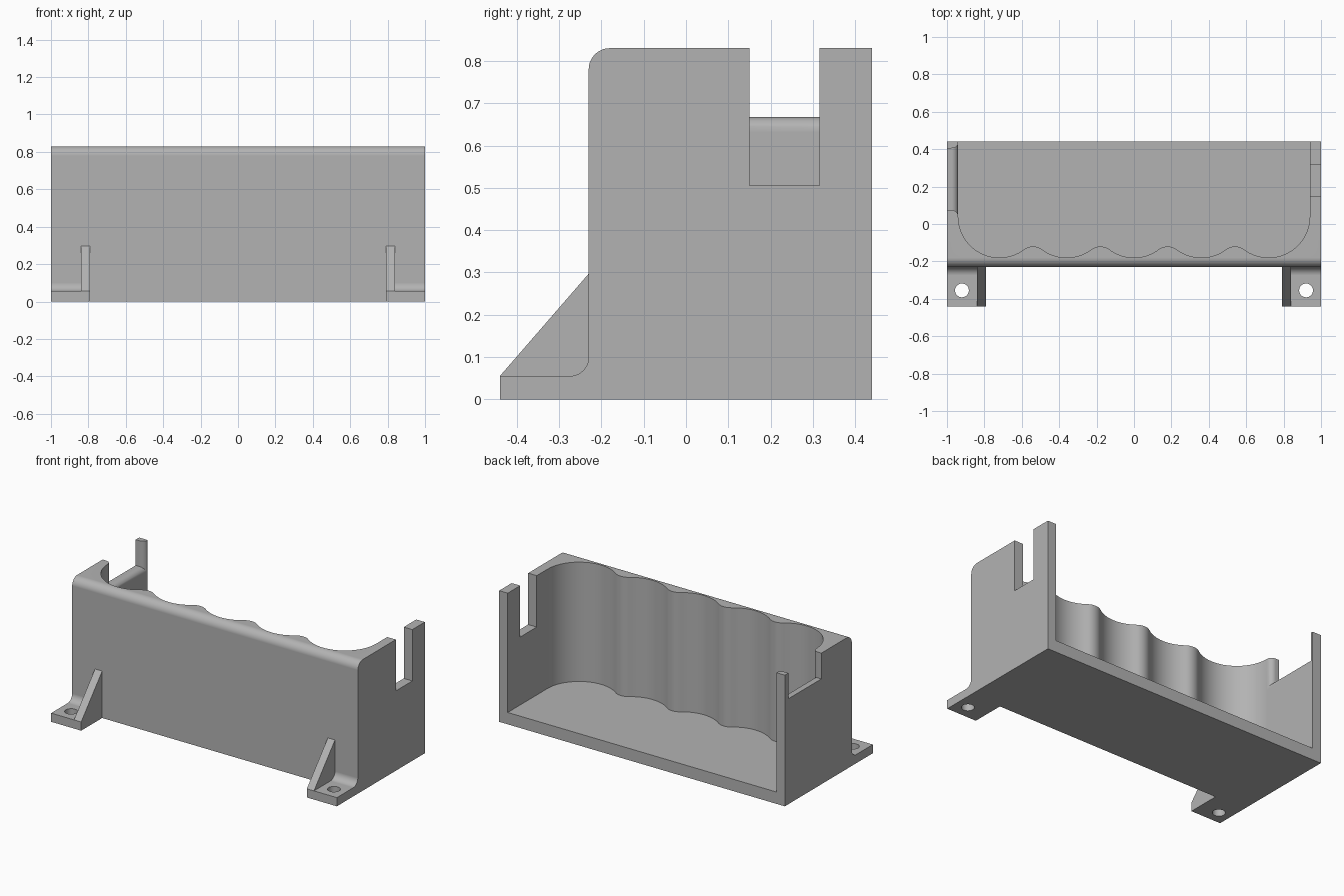
import bpy, bmesh, math

if "Cube" in bpy.data.objects:
    bpy.data.objects.remove(bpy.data.objects["Cube"])

grey = bpy.data.materials.new("plain grey")
grey.diffuse_color = (0.45, 0.45, 0.45, 1)
grey.use_nodes = True
grey.node_tree.nodes["Principled BSDF"].inputs["Base Color"].default_value = grey.diffuse_color


def arc(cx, cy, r, a0, a1, n=10):
    """Points on an arc, angles in degrees."""
    return [(cx + r * math.cos(math.radians(a0 + (a1 - a0) * i / n)),
             cy + r * math.sin(math.radians(a0 + (a1 - a0) * i / n))) for i in range(n + 1)]


def loft(name, rings):
    """Closed solid through rings that have equal point counts."""
    bm = bmesh.new()
    loops = [[bm.verts.new(p) for p in ring] for ring in rings]
    n = len(loops[0])
    for a, b in zip(loops, loops[1:]):
        for i in range(n):
            j = (i + 1) % n
            bm.faces.new((a[i], a[j], b[j], b[i]))
    bm.faces.new(loops[0][::-1])
    bm.faces.new(loops[-1])
    bmesh.ops.recalc_face_normals(bm, faces=bm.faces)
    mesh = bpy.data.meshes.new(name)
    bm.to_mesh(mesh)
    bm.free()
    mesh.materials.append(grey)
    obj = bpy.data.objects.new(name, mesh)
    bpy.context.collection.objects.link(obj)
    return obj


def along_x(name, profile, x0, x1):
    return loft(name, [[(x, y, z) for y, z in profile] for x in (x0, x1)])


def along_z(name, profile, z0, z1):
    return loft(name, [[(x, y, z) for x, y in profile] for z in (z0, z1)])


def combine(obj, tool, operation):
    """Boolean the tool into the object, then remove the tool."""
    mod = obj.modifiers.new("combine", 'BOOLEAN')
    mod.operation, mod.object = operation, tool
    result = None
    for solver in ('EXACT', 'MANIFOLD', 'FLOAT'):
        mod.solver = solver
        bpy.context.view_layer.update()
        graph = bpy.context.evaluated_depsgraph_get()
        result = bpy.data.meshes.new_from_object(obj.evaluated_get(graph))
        if len(result.polygons) > 5:
            break
    obj.modifiers.remove(mod)
    if len(result.polygons) > 5:
        obj.data = result
    bpy.data.objects.remove(tool)


FRONT, BACK, TOP = -0.23, 0.44, 0.83

# Body block with rounded top front edge
holder = along_x("holder_body", [(BACK, TOP)] + arc(FRONT + 0.05, TOP - 0.05, 0.05, 90, 180)
                 + [(FRONT, 0), (BACK, 0)], -1, 1)

# Mounting feet: filleted tab, gusset rib and screw hole on each side
tab = [(-0.44, 0), (-0.2, 0), (-0.2, 0.1)] + arc(-0.275, 0.1, 0.045, 0, -90) + [(-0.44, 0.055)]
rib = [(-0.44, 0), (-0.2, 0), (-0.2, 0.297), (FRONT, 0.297), (-0.44, 0.055)]
for s in (-1, 1):
    foot = along_x("foot", tab, s * 1, s * 0.82)
    combine(foot, along_x("gusset", rib, s * 0.84, s * 0.79), 'UNION')
    combine(foot, along_z("screw_hole", arc(s * 0.92, -0.355, 0.037, 0, 360, 32)[:-1], -0.1, 0.2),
            'DIFFERENCE')
    combine(holder, foot, 'UNION')

# Cavity: five round pockets side by side, joined by soft ridges
R, PITCH, CY, WALL = 0.22, 0.36, 0.04, 0.94
lean = math.degrees(math.atan2(0.8, 0.6))
outline = [(-WALL, 0.6)]
for k in range(-2, 3):
    start = 180 if k == -2 else 180 + lean
    end = 360 if k == 2 else 360 - lean
    outline += arc(k * PITCH, CY, R, start, end, 16)
    if k < 2:
        outline += arc(k * PITCH + PITCH / 2, -0.2, 0.08, 180 - lean, lean, 10)[1:-1]
outline.append((WALL, 0.6))
combine(holder, along_z("cavity", outline, 0.075, 1), 'DIFFERENCE')

# Right wall notch
combine(holder, along_x("right_notch", [(0.15, 0.505), (0.315, 0.505), (0.315, 1), (0.15, 1)],
                        0.90, 1.1), 'DIFFERENCE')

# Left wall notch, flaring round towards the inside
rings, r = [], 0.035
steps = [(-1.1, 0)] + [(-WALL - r + r * math.sin(a), r - r * math.cos(a))
                       for a in [math.pi / 2 * i / 8 for i in range(9)]]
steps.append((-0.90, r))
for x, d in steps:
    y0, y1, z0 = 0.075 - d, 0.405 + d * 0.8, 0.667 - d
    rings.append([(x, y0, z0), (x, y1, z0), (x, y1, 1), (x, y0, 1)])
combine(holder, loft("left_notch", rings), 'DIFFERENCE')

# Smooth curves, crisp edges
bpy.ops.object.select_all(action='DESELECT')
holder.select_set(True)
bpy.context.view_layer.objects.active = holder
bpy.ops.object.shade_smooth_by_angle(angle=math.radians(30))
weighted = holder.modifiers.new("even shading", 'WEIGHTED_NORMAL')
weighted.keep_sharp = True
